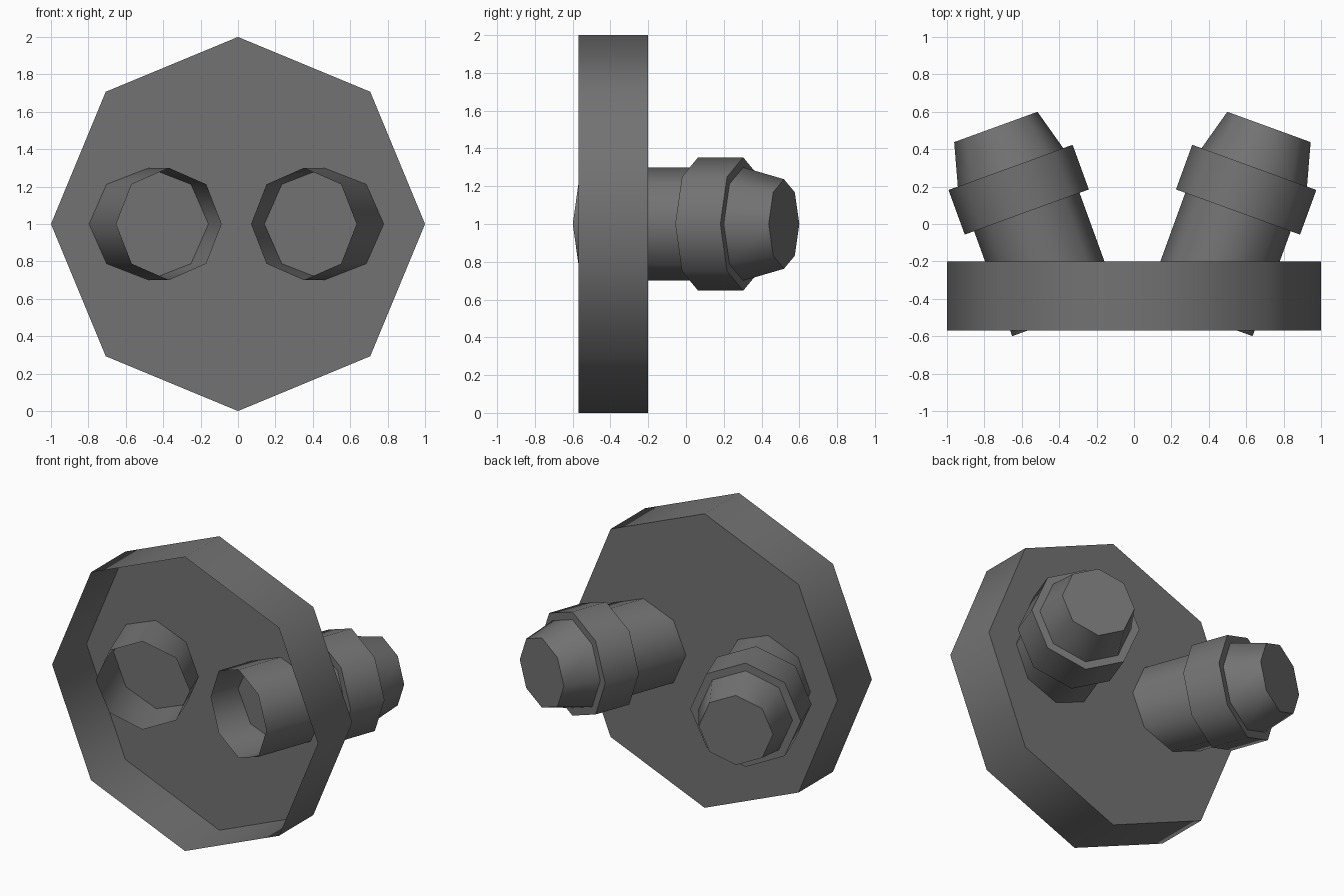
import bpy, bmesh
from math import sin, cos, pi, radians
from mathutils import Matrix, Vector

if "Cube" in bpy.data.objects:
    bpy.data.objects.remove(bpy.data.objects["Cube"])

SIDES = 8

# dark grey for every part
dark = bpy.data.materials.new("dark_grey")
dark.diffuse_color = (0.17, 0.17, 0.17, 1)
dark.use_nodes = True
dark.node_tree.nodes["Principled BSDF"].inputs["Base Color"].default_value = dark.diffuse_color


def lathe(name, profile, origin, tilt=0.0):
    """Spin (radius, distance) points around an axis pointing to +y; the front stays open, the back is capped."""
    bm = bmesh.new()
    turn = Matrix.Rotation(tilt, 3, 'Z')
    rings = []
    for r, d in profile:
        rings.append([bm.verts.new(turn @ Vector((r * cos(2 * pi * k / SIDES), d, r * sin(2 * pi * k / SIDES)))
                                   + Vector(origin)) for k in range(SIDES)])
    for a, b in zip(rings, rings[1:]):
        for k in range(SIDES):
            n = (k + 1) % SIDES
            bm.faces.new((a[k], b[k], b[n], a[n]))
    bm.faces.new(rings[-1][::-1])
    me = bpy.data.meshes.new(name)
    bm.to_mesh(me)
    bm.free()
    me.materials.append(dark)
    ob = bpy.data.objects.new(name, me)
    bpy.context.collection.objects.link(ob)
    # smooth sides, sharp steps and caps
    bpy.ops.object.select_all(action='DESELECT')
    ob.select_set(True)
    bpy.context.view_layer.objects.active = ob
    bpy.ops.object.shade_smooth_by_angle(angle=radians(50))
    return ob


# shallow octagonal dish, open at the front
lathe("dish", [(1.0, 0.0), (1.0, 0.37)], (0, -0.57, 1))

# two splayed nozzles: tube, collar, tapered tip
nozzle = [(0.3, 0), (0.3, 0.597), (0.353, 0.597), (0.353, 0.851), (0.3, 0.851), (0.237, 1.081)]
for side, x, s in (("right", 0.352, 1), ("left", -0.369, -1)):
    lathe("nozzle_" + side, nozzle, (x, -0.497, 1), radians(-20 * s))
